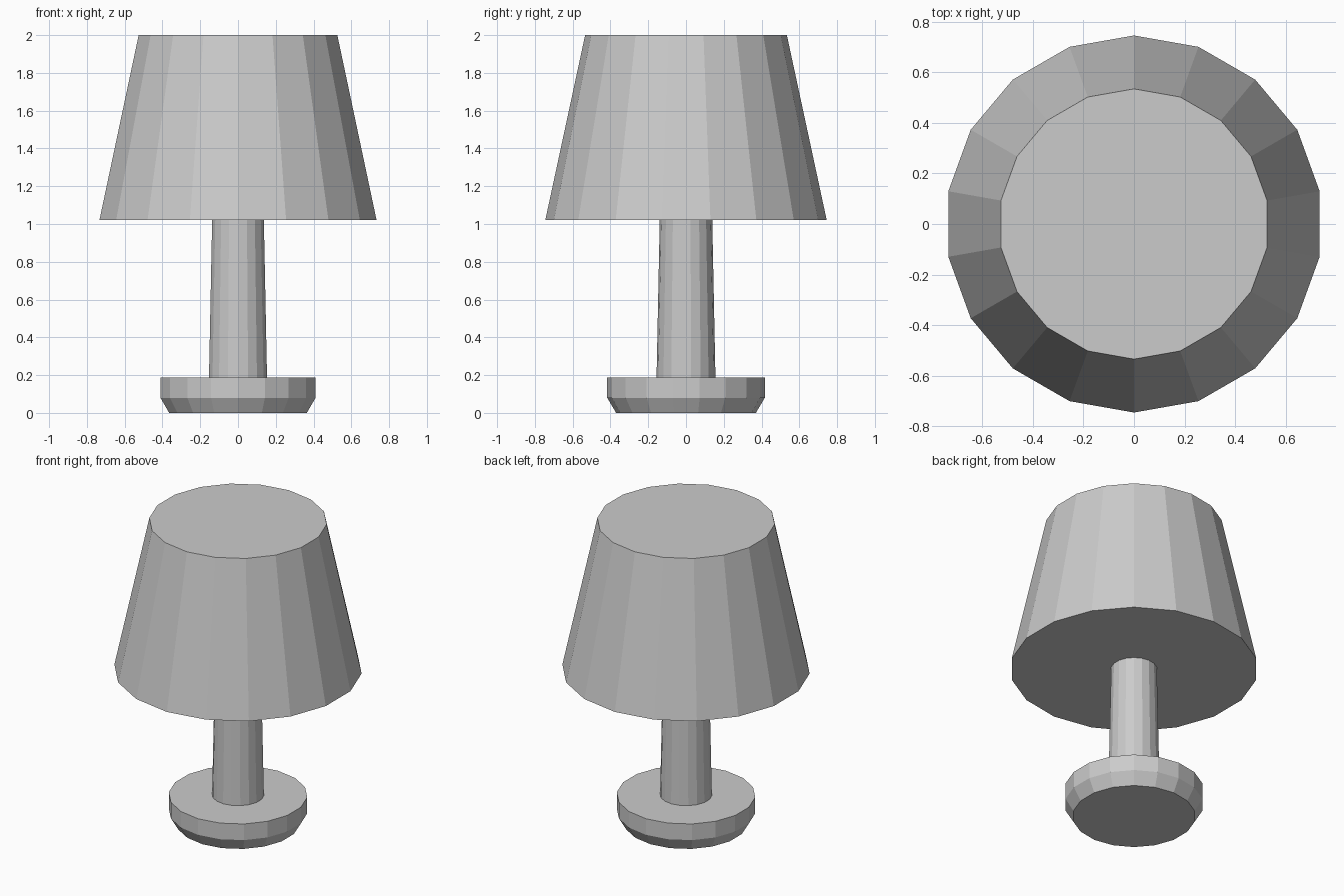
import bpy
import math

SIDES = 18

cube = bpy.data.objects.get("Cube")
if cube:
    bpy.data.objects.remove(cube, do_unlink=True)

# Single plain grey
grey = bpy.data.materials.new("plain_grey")
grey.use_nodes = True
color = (0.6, 0.6, 0.6, 1.0)
grey.diffuse_color = color
grey.node_tree.nodes["Principled BSDF"].inputs["Base Color"].default_value = color


def turned(name, profile):
    """Closed faceted solid from (radius, height) rings, bottom to top."""
    verts, faces = [], []
    for r, z in profile:
        for i in range(SIDES):
            a = math.pi / 2 + math.tau * i / SIDES
            verts.append((r * math.cos(a), r * math.sin(a), z))
    for k in range(len(profile) - 1):
        lo, hi = k * SIDES, (k + 1) * SIDES
        for i in range(SIDES):
            j = (i + 1) % SIDES
            faces.append((lo + i, lo + j, hi + j, hi + i))
    faces.append(tuple(reversed(range(SIDES))))
    faces.append(tuple(range(len(verts) - SIDES, len(verts))))
    mesh = bpy.data.meshes.new(name)
    mesh.from_pydata(verts, [], faces)
    mesh.materials.append(grey)
    obj = bpy.data.objects.new(name, mesh)
    bpy.context.collection.objects.link(obj)
    return obj


# Foot with a chamfered lower edge
turned("lamp_base", [(0.37, 0), (0.417, 0.08), (0.417, 0.187)])
# Slightly tapering stem
turned("lamp_stem", [(0.156, 0.187), (0.139, 1.02)])
# Closed conical shade
turned("lamp_shade", [(0.745, 1.02), (0.534, 2.0)])
